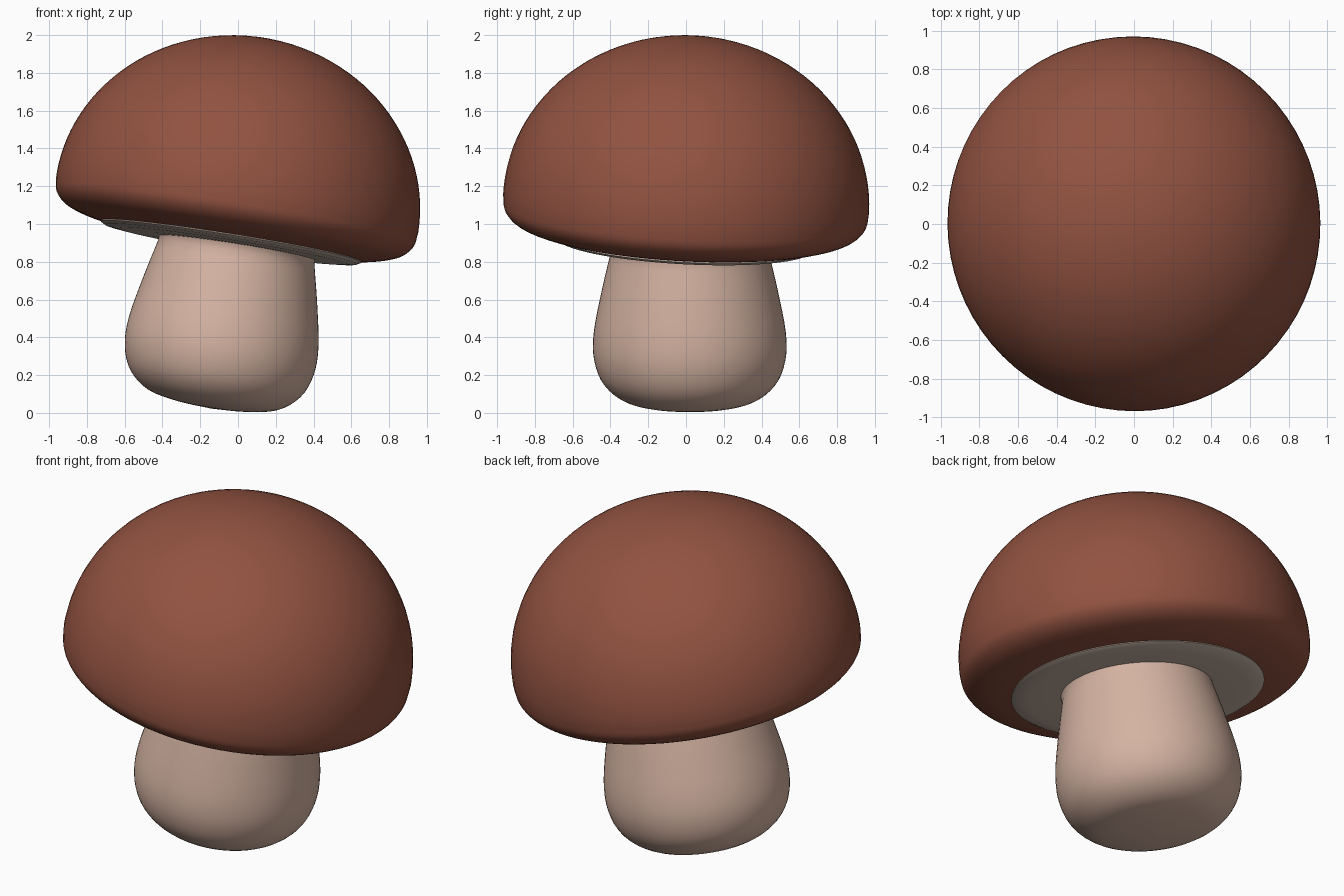
import bpy, bmesh, math
from mathutils import Matrix, Vector, Euler

if "Cube" in bpy.data.objects:
    bpy.data.objects.remove(bpy.data.objects["Cube"])


def material(name, rgb):
    m = bpy.data.materials.new(name)
    m.diffuse_color = (*rgb, 1)
    m.use_nodes = True
    m.node_tree.nodes["Principled BSDF"].inputs["Base Color"].default_value = m.diffuse_color
    return m


def smooth_profile(pts, steps=4):
    """Catmull-Rom curve through (radius, height) points."""
    p = [Vector(q) for q in pts]
    p = [2 * p[0] - p[1]] + p + [2 * p[-1] - p[-2]]
    out = []
    for a, b, c, d in zip(p, p[1:], p[2:], p[3:]):
        for i in range(steps):
            t = i / steps
            out.append(0.5 * (2 * b + (c - a) * t + (2 * a - 5 * b + 4 * c - d) * t * t
                              + (3 * b - a - 3 * c + d) * t ** 3))
    return out + [p[-2]]


def lathe(name, profile, mat, matrix, segments=72):
    """Revolve a profile round local z, then place it with matrix."""
    bm = bmesh.new()
    verts = [bm.verts.new((max(r, 0), 0, z)) for r, z in profile]
    edges = [bm.edges.new(e) for e in zip(verts, verts[1:])]
    bmesh.ops.spin(bm, geom=verts + edges, cent=(0, 0, 0), axis=(0, 0, 1),
                   angle=2 * math.pi, steps=segments)
    bmesh.ops.remove_doubles(bm, verts=bm.verts, dist=1e-4)
    bmesh.ops.recalc_face_normals(bm, faces=bm.faces)
    bm.transform(matrix)
    me = bpy.data.meshes.new(name)
    bm.to_mesh(me)
    bm.free()
    me.materials.append(mat)
    ob = bpy.data.objects.new(name, me)
    bpy.context.collection.objects.link(ob)
    bpy.ops.object.select_all(action='DESELECT')
    ob.select_set(True)
    bpy.context.view_layer.objects.active = ob
    bpy.ops.object.shade_smooth_by_angle(angle=math.radians(50))
    return ob


cap_brown = material("cap_brown", (0.285, 0.085, 0.052))
stem_beige = material("stem_beige", (0.66, 0.45, 0.36))
gill_grey = material("gill_grey", (0.56, 0.45, 0.375))

# The whole mushroom leans to the right; the cap also tips slightly backwards
lean = math.radians(9)
cap_frame = Matrix.Translation((-0.035, -0.01, 0.91)) @ Euler((math.radians(-3), lean, 0)).to_matrix().to_4x4()
stem_frame = (Matrix.Translation((-0.035, 0.02, 0.91)) @ Matrix.Rotation(lean, 4, 'Y')
              @ Matrix.Translation((0.035, 0, 0)))

# Cap: elliptical dome with a rolled rim and flat underside
rim = smooth_profile([(0.97, 0.20), (0.957, 0.12), (0.90, 0.06), (0.80, 0.022), (0.69, 0.0)])
dome = [(0.97 * math.sin(a), 0.20 + 0.89 * math.cos(a))
        for a in (i * math.pi / 56 for i in range(28))]
lathe("cap", dome + [tuple(v) for v in rim] + [(0.4, -0.005), (0, -0.005)], cap_brown, cap_frame)

# Gills: thin pale ring under the cap
lathe("gills", [(0.3, 0.01), (0.695, 0.01), (0.70, -0.004), (0.675, -0.018),
                (0.60, -0.026), (0.45, -0.03), (0.3, -0.03), (0.3, 0.01)], gill_grey, cap_frame)

# Stem: narrow neck swelling to a rounded foot
lathe("stem", smooth_profile([(0, 0.04), (0.405, 0.04), (0.418, -0.05), (0.464, -0.25), (0.508, -0.48),
                              (0.506, -0.635), (0.455, -0.76), (0.345, -0.847),
                              (0.18, -0.882), (0, -0.893)]), stem_beige, stem_frame)
